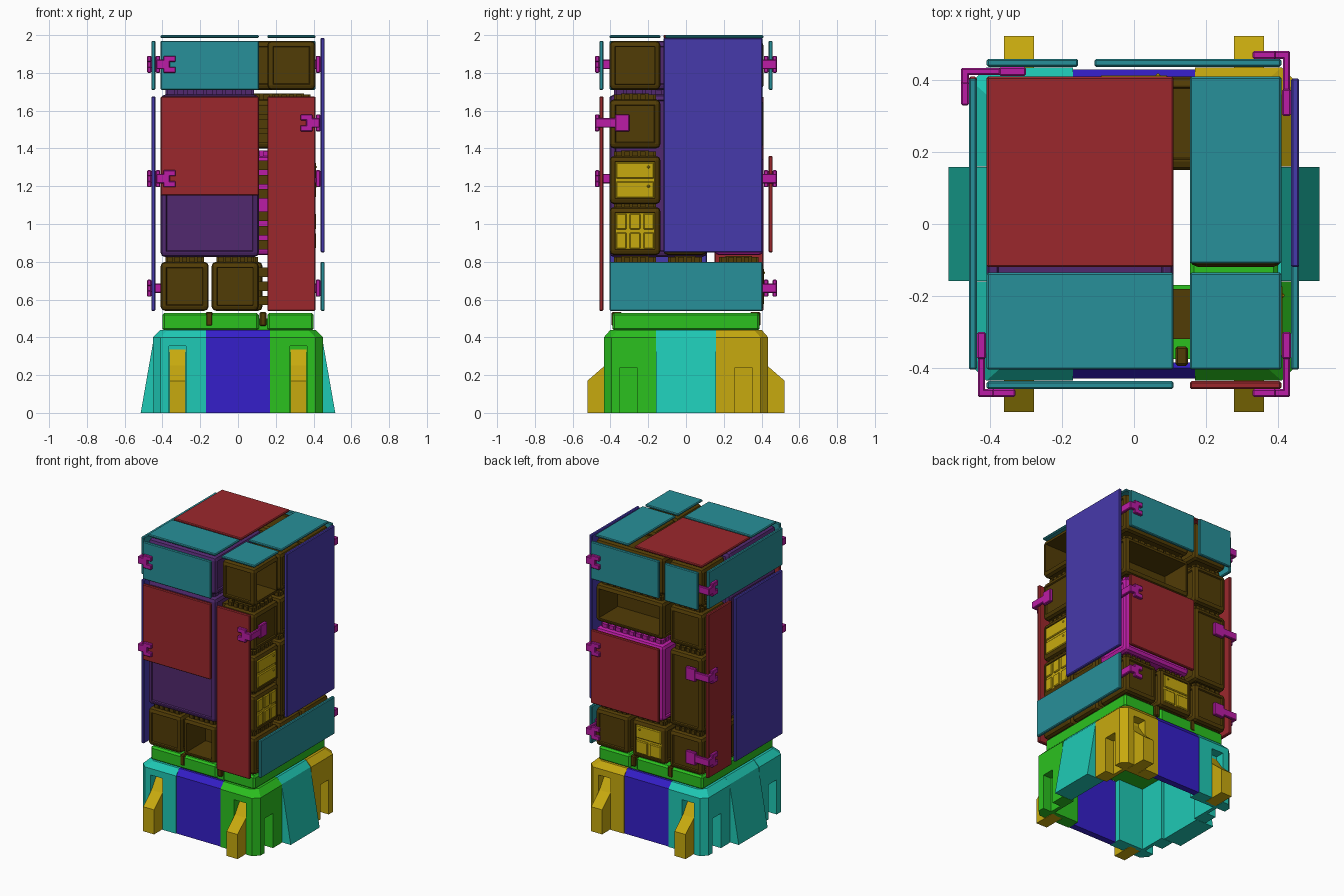
import bpy, bmesh
from mathutils import Matrix, Vector

if "Cube" in bpy.data.objects:
    bpy.data.objects.remove(bpy.data.objects["Cube"])


def material(name, rgb):
    mat = bpy.data.materials.new(name)
    mat.use_nodes = True
    linear = [(c / 255) ** 2.2 for c in bytes.fromhex(rgb)] + [1]
    mat.diffuse_color = linear
    mat.node_tree.nodes["Principled BSDF"].inputs["Base Color"].default_value = linear
    return mat


teal = material("teal", "2c8f98")
red = material("red", "9a2c30")
violet = material("violet", "483caa")
purple = material("purple", "522d6e")
green = material("green", "2fc024")
yellow = material("yellow", "c6a816")
cyan = material("cyan", "24c8b4")
blue = material("blue", "3824c8")
magenta = material("magenta", "ba22a4")
brown = material("brown", "523e0e")


def finish(name, mat, bm):
    mesh = bpy.data.meshes.new(name)
    bm.to_mesh(mesh)
    bm.free()
    mesh.materials.append(mat)
    obj = bpy.data.objects.new(name, mesh)
    bpy.context.collection.objects.link(obj)
    return obj


def add_block(bm, x, y, z):
    centre = Vector([(a + b) / 2 for a, b in (x, y, z)])
    size = [b - a for a, b in (x, y, z)]
    bmesh.ops.create_cube(bm, size=1, matrix=Matrix.Translation(centre) @ Matrix.Diagonal(size + [1]))


def build(name, mat, blocks, bevel=0):
    bm = bmesh.new()
    for block in blocks:
        add_block(bm, *block)
    if bevel:
        bmesh.ops.bevel(bm, geom=bm.edges[:], offset=bevel, segments=1, affect='EDGES')
    return finish(name, mat, bm)


def loft(name, mat, rings):
    bm = bmesh.new()
    loops = [[bm.verts.new(p) for p in ring] for ring in rings]
    n = len(loops[0])
    for low, high in zip(loops, loops[1:]):
        for i in range(n):
            j = (i + 1) % n
            bm.faces.new((low[i], low[j], high[j], high[i]))
    bm.faces.new(loops[0])
    bm.faces.new(loops[-1])
    bmesh.ops.recalc_face_normals(bm, faces=bm.faces[:])
    return finish(name, mat, bm)


def span(sign, a, b):
    return tuple(sorted((sign * a, sign * b)))


def on_side(side, along, z, near, far):
    """Block lying on one side of the tower, between two distances from its axis."""
    depth = span(-1 if side in ("front", "left") else 1, near, far)
    return (along, depth, z) if side in ("front", "back") else (depth, along, z)


# Shared grid spans
LEFT1, MID, RIGHT1 = (-.41, -.155), (-.14, .11), (.155, .41)
LEFT2, RIGHT2 = (-.41, .11), (-.11, .41)
FRONT1, CENTRE, BACK1 = (-.405, -.135), (-.12, .11), (.15, .41)
FRONT2, BACK2, FULL = (-.405, .11), (-.12, .41), (-.405, .405)
LEVELS = [(.54, .8), (.835, 1.09), (1.105, 1.36), (1.4, 1.66), (1.71, 1.97)]
BASE, LOW, UPPER, HIGH, TOP = LEVELS
LOW_TALL = (LOW[0], UPPER[1])
MAIN = (.825, 1.685)
LONG = (.54, 1.675)


# Storage crates with recessed faces and connector teeth
def crate(name, mat, x, y, z, open_to=None):
    bm = bmesh.new()
    add_block(bm, x, y, z)
    bmesh.ops.bevel(bm, geom=bm.edges[:], offset=.024, segments=2, profile=.5, affect='EDGES')
    bm.normal_update()
    for face in sorted(bm.faces, key=lambda f: f.calc_area())[-6:]:
        is_open = open_to and face.normal.dot(open_to) > .9
        bmesh.ops.inset_individual(bm, faces=[face], thickness=.008)
        bmesh.ops.inset_individual(bm, faces=[face], thickness=.006, depth=-.2 if is_open else -.008)
    top = z[1]
    if top < TOP[0]:
        inset = .06
        add_block(bm, (x[0] + inset, x[1] - inset), (y[0] + inset, y[1] - inset), (top - .02, top + .03))
        for along, across, flip in ((x, y, False), (y, x, True)):
            count = round((along[1] - along[0]) / .055)
            step = (along[1] - along[0] - .06) / count
            for i in range(count):
                start = along[0] + .03 + step * (i + .15)
                for edge in (across[0] + .025, across[1] - .045):
                    a, b = (start, start + step * .7), (edge, edge + .02)
                    if flip:
                        a, b = b, a
                    add_block(bm, a, b, (top - .02, top + .025))
    return finish(name, mat, bm)


OUT_RIGHT, OUT_FRONT, OUT_BACK = Vector((1, 0, 0)), Vector((0, -1, 0)), Vector((0, 1, 0))
crate("front_left_base_crate", brown, LEFT1, FRONT1, BASE)
crate("front_middle_base_crate", brown, MID, FRONT1, BASE, OUT_FRONT)
crate("front_right_base_crate", brown, RIGHT1, FRONT1, BASE)
crate("left_base_crate", brown, LEFT1, CENTRE, BASE)
crate("centre_base_crate", brown, MID, CENTRE, BASE)
crate("right_base_crate", brown, RIGHT1, CENTRE, BASE)
crate("back_left_base_crate", brown, LEFT1, BACK1, BASE)
crate("back_middle_base_crate", brown, (-.13, .13), BACK1, BASE)
crate("back_right_base_crate", brown, RIGHT1, BACK1, BASE)
crate("large_crate", purple, LEFT2, FRONT2, MAIN)
crate("grid_drawer_crate", brown, RIGHT1, FRONT1, LOW)
crate("twin_drawer_crate", brown, RIGHT1, FRONT1, UPPER)
crate("front_right_crate", brown, RIGHT1, FRONT1, HIGH)
crate("right_tall_crate", brown, RIGHT1, CENTRE, LOW_TALL)
crate("right_upper_crate", brown, RIGHT1, CENTRE, HIGH)
crate("back_wide_crate", magenta, RIGHT2, BACK1, LOW_TALL)
crate("back_tall_crate", brown, LEFT1, BACK1, LOW_TALL)
crate("back_left_crate", brown, LEFT1, BACK1, HIGH)
crate("back_open_crate", brown, RIGHT2, BACK1, HIGH, OUT_BACK)
crate("top_left_crate", purple, LEFT2, FRONT2, TOP)
crate("top_front_right_crate", brown, RIGHT1, FRONT1, TOP, OUT_RIGHT)
crate("top_right_crate", brown, RIGHT1, CENTRE, TOP)
crate("top_back_crate", brown, RIGHT2, BACK1, TOP)
crate("top_back_left_crate", brown, LEFT1, BACK1, TOP)

# Rungs in the slot between the crate stacks
build("slot_rungs", brown, [
    ((.105, .16), (-.32, -.18), (low + .03 + .075 * i, low + .08 + .075 * i))
    for low, high in LEVELS[:-1] for i in range(3)])


# Drawer fronts
def drawer_front(name, side, along, level, rows):
    a, b = along[0] + .026, along[1] - .026
    z0, z1 = level[0] + .026, level[1] - .026
    build(name + "_backing", yellow, [on_side(side, (a, b), (z0, z1), .392, .405)])
    tiles = []
    height = (z1 - z0) / len(rows)
    for row, columns in enumerate(rows):
        width = (b - a) / columns
        for col in range(columns):
            u, v = a + col * width, z0 + row * height
            tiles.append(on_side(side, (u + .008, u + width - .008), (v + .008, v + height - .008), .4, .413))
            if columns == 1:
                tiles.append(on_side(side, (u + width - .045, u + width - .03),
                                     (v + height - .04, v + height - .025), .4, .418))
    build(name, yellow, tiles, .005)


drawer_front("grid_drawers", "right", FRONT1, LOW, (3, 3))
drawer_front("twin_drawers", "right", FRONT1, UPPER, (1, 1))
drawer_front("back_drawers", "back", (-.13, .13), BASE, (2, 1))


# Armour panels on the sides and top
def panel(name, mat, side, along, z):
    build(name, mat, [on_side(side, along, z, .437, .459)], .005)


panel("front_top_panel", teal, "front", LEFT2, TOP)
panel("front_main_panel", red, "front", LEFT2, (1.15, 1.675))
panel("front_tall_panel", red, "front", RIGHT1, LONG)
panel("right_large_panel", violet, "right", (-.12, .405), (.85, 1.985))
panel("right_base_panel", teal, "right", FULL, BASE)
panel("back_top_wide_panel", teal, "back", RIGHT2, TOP)
panel("back_top_narrow_panel", teal, "back", LEFT1, TOP)
panel("back_main_panel", red, "back", RIGHT2, (.85, 1.36))
panel("left_top_panel", teal, "left", FULL, TOP)
panel("left_large_panel", violet, "left", FRONT2, LONG)
panel("left_tall_panel", red, "left", BACK1, LONG)

for name, mat, x, y in (("back_left", red, LEFT2, BACK2), ("front_left", teal, LEFT2, FRONT1),
                        ("back_right", teal, RIGHT1, (-.11, .41)), ("front_right", teal, RIGHT1, FRONT1)):
    build(name + "_roof_panel", mat, [(x, y, (1.984, 2))], .005)


# Corner clamps hooked round panel edges
def clamp(side, end, z):
    def part(along, half, near, far):
        return on_side(side, span(end, *along), (z - half, z + half), near, far)
    prongs = [on_side(side, span(end, .33, .37), (z + s - .016, z + s + .016), .459, .481)
              for s in (-.029, .029)]
    build(side + "_clamp", magenta, prongs + [
        part((.36, .395), .045, .459, .481), part((.385, .434), .025, .459, .481),
        part((.414, .434), .025, .3, .481), part((.412, .436), .045, .3, .375)], .004)


for z in (BASE[0] + .12, 1.24, 1.845):
    clamp("back", 1, z)
    clamp("left", 1, z)
for z in (1.24, 1.845):
    clamp("front", -1, z)
clamp("front", 1, 1.535)

# Collar between the base and the crates, open in the slot
build("collar", green, [((-.4, .11), (-.39, .39), (.435, .53)), ((.155, .4), (-.39, .39), (.435, .53))], .012)
build("collar_bridges", green, [((.1, .165), span(s, .17, .375), (.435, .5)) for s in (-1, 1)])
build("collar_locks", brown, [((x, x + .035), span(s, .34, .394), (.46, .535))
                              for x in (-.17, .115) for s in (-1, 1)], .006)


# Base corners with foot and side slots, and their feet
def base_corner(name, sx, sy, mat):
    plan = [(.17, .435), (.41, .435), (.45, .395), (.45, .16), (.36, .16), (.36, .345), (.17, .345)]
    tapered = [(x - .04 * (x > .4), y - .035 * (y > .39)) for x, y in plan]
    rings = [[(sx * x, sy * y, z) for x, y in ring] for ring, z in ((plan, 0), (plan, .4), (tapered, .44))]
    body = loft(name, mat, rings)
    cutter = build("slot_cutter", mat, [
        (span(sx, .275, .365), span(sy, .372, .6), (-.1, .355)),
        (span(sx, .385, .6), span(sy, .26, .35), (-.1, .24))])
    cutter.hide_render = True
    mod = body.modifiers.new("slots", 'BOOLEAN')
    mod.operation, mod.object, mod.solver = 'DIFFERENCE', cutter, 'EXACT'
    bpy.context.view_layer.objects.active = body
    bpy.ops.object.modifier_apply(modifier=mod.name)
    bpy.data.objects.remove(cutter)
    profile = [(.365, 0), (.522, 0), (.522, .17), (.43, .25), (.365, .345)]
    loft(name + "_foot", yellow, [[(sx * x, sy * y, z) for y, z in profile] for x in (.278, .362)])


base_corner("front_left_corner", -1, -1, cyan)
base_corner("front_right_corner", 1, -1, green)
base_corner("back_right_corner", 1, 1, yellow)
base_corner("back_left_corner", -1, 1, cyan)

# Middle walls and sloping side fins of the base
wall = [(.385, 0), (.43, 0), (.43, .4), (.4, .44), (.385, .44)]
fin = [(.38, 0), (.515, 0), (.445, .4), (.41, .44), (.38, .44)]
for s, y_name, x_name in ((-1, "front", "left"), (1, "back", "right")):
    loft(y_name + "_wall", blue, [[(x, s * y, z) for y, z in wall] for x in (-.17, .17)])
    loft(x_name + "_fin", cyan, [[(s * x, y, z) for x, z in fin] for y in (-.158, .158)])
